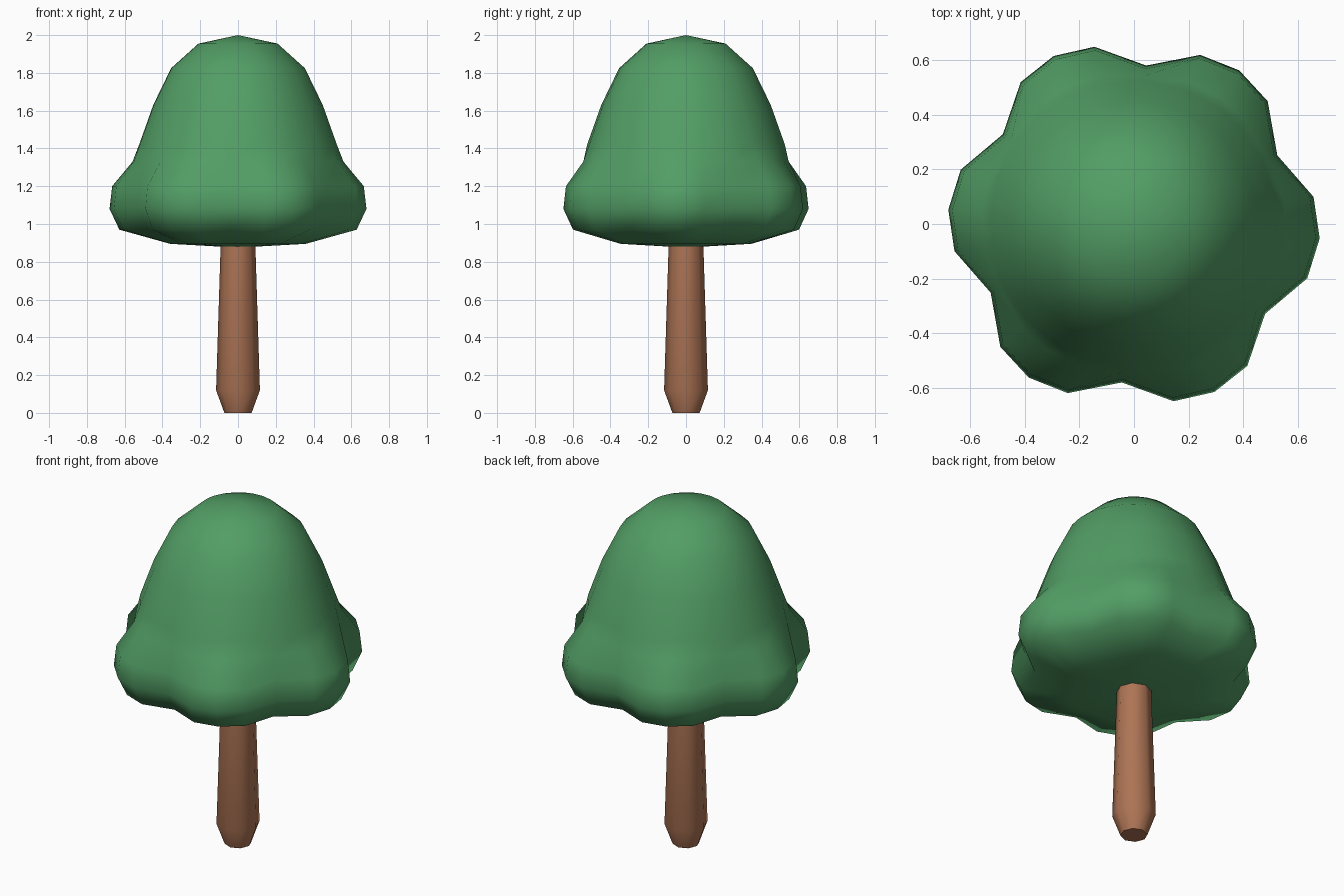
import bpy, bmesh, math

if "Cube" in bpy.data.objects:
    bpy.data.objects.remove(bpy.data.objects["Cube"])


def material(name, color):
    m = bpy.data.materials.new(name)
    m.diffuse_color = (*color, 1)
    m.use_nodes = True
    m.node_tree.nodes["Principled BSDF"].inputs["Base Color"].default_value = m.diffuse_color
    return m


def lathe(name, rings, sides, radius, mat, bottom=None, top=None, turn=0.0):
    """Stack rings from bottom to top; radius(ring, i) gives each point's distance."""
    bm = bmesh.new()
    loops = []
    for ring in rings:
        loop = []
        for i in range(sides):
            a, r = radius(ring, i)
            a += turn
            loop.append(bm.verts.new((r * math.cos(a), r * math.sin(a), ring[0])))
        loops.append(loop)
    for lo, hi in zip(loops, loops[1:]):
        for i in range(sides):
            j = (i + 1) % sides
            bm.faces.new((lo[i], lo[j], hi[j], hi[i]))
    for loop, z in ((loops[0], bottom), (loops[-1], top)):
        if z is None:
            bm.faces.new(loop)
        else:
            tip = bm.verts.new((0, 0, z))
            for i in range(sides):
                bm.faces.new((loop[i], loop[(i + 1) % sides], tip))
    bmesh.ops.recalc_face_normals(bm, faces=bm.faces)
    mesh = bpy.data.meshes.new(name)
    bm.to_mesh(mesh)
    bm.free()
    mesh.materials.append(mat)
    obj = bpy.data.objects.new(name, mesh)
    bpy.context.collection.objects.link(obj)
    return obj


def smooth(obj, angle):
    bpy.ops.object.select_all(action='DESELECT')
    obj.select_set(True)
    bpy.context.view_layer.objects.active = obj
    bpy.ops.object.shade_smooth_by_angle(angle=math.radians(angle))


green = material("leaf green", (0.085, 0.34, 0.13))
brown = material("bark brown", (0.42, 0.175, 0.09))

# Foliage: six lobes of four points each; rings are (z, lobe radius, valley radius)
FOLIAGE = [(0.895, 0.36, 0.33), (0.97, 0.63, 0.53), (1.08, 0.682, 0.582),
           (1.20, 0.668, 0.57), (1.33, 0.56, 0.545), (1.42, 0.525, 0.525),
           (1.63, 0.45, 0.45), (1.825, 0.355, 0.355), (1.955, 0.21, 0.21)]
LOBE = (-30, -13, 0, 13)


def lobed(ring, i):
    k = i % 4
    z, out, valley = ring
    r = (valley, out - 0.17 * (out - valley), out, out - 0.17 * (out - valley))[k]
    return math.radians(60 * (i // 4) + LOBE[k] - 4.4), r


foliage = lathe("foliage", FOLIAGE, 24, lobed, green, bottom=0.875, top=2.0)
smooth(foliage, 89)

# Trunk: tapered, pinched at the foot, top hidden in the foliage
TRUNK = [(0.0, 0.072), (0.12, 0.116), (0.95, 0.09)]
trunk = lathe("trunk", TRUNK, 8, lambda ring, i: (math.tau * i / 8, ring[1]), brown)
smooth(trunk, 60)
